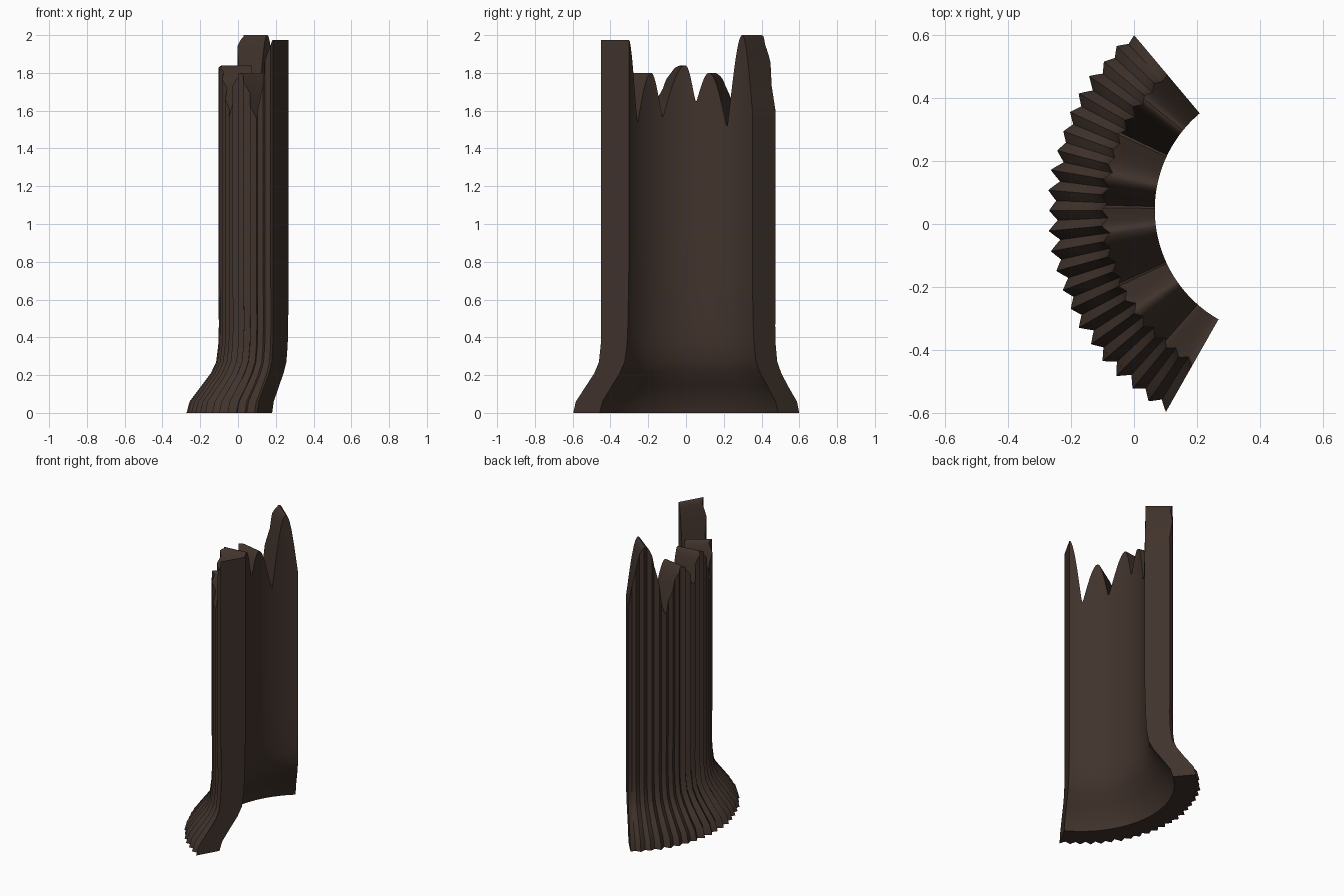
import bpy, bmesh, math, random

random.seed(4)
cube = bpy.data.objects.get("Cube")
if cube:
    bpy.data.objects.remove(cube)

CX, CY = 0.466, 0.045          # axis of the hollow trunk
A0, A1 = 130.0, 240.4          # arc of the surviving shell
COLS = 132

# height, outer radius, inner radius of the flared foot
FOOT = [(0, .724, .578), (.06, .708, .56), (.14, .648, .505), (.21, .6, .455),
        (.27, .572, .425), (.36, .561, .411), (.46, .558, .406)]
UPPER = [.2, .4, .6, .75, .87, .95, 1]

# broken rim: alternating valleys and peaks (angle, height)
RIM = [(129, 1.55), (141, 2.0), (154.5, 1.51), (169, 1.8), (179, 1.64),
       (187, 1.84), (205, 1.56), (215, 1.8), (229, 1.53), (A1, 1.975)]


def rim_height(a):
    """Rounded peaks meeting in sharp valleys."""
    for i in range(len(RIM) - 1):
        (a0, h0), (a1, h1) = RIM[i], RIM[i + 1]
        if a <= a1 + 1e-6:
            t = (a - a0) / (a1 - a0)
            if h0 > h1:
                t, h0, h1 = 1 - t, h1, h0
            return h0 + (h1 - h0) * math.sin(math.pi / 2 * min(t, 1)) ** 1.1


# irregular bark ridges: alternating crests and grooves
KNOTS = 44
bark = [(1 if i % 2 == 0 else -1) * random.uniform(.5, 1.2) for i in range(KNOTS + 1)]
bark[0], bark[-1] = 0, .9


def ridge(u):
    k = min(int(u * KNOTS), KNOTS - 1)
    t = u * KNOTS - k
    return bark[k] * (1 - t) + bark[k + 1] * t


def point(bm, r, a, z):
    return bm.verts.new((CX + r * math.cos(a), CY + r * math.sin(a), z))


# each column is a closed section: up the bark, over the rim, down the hollow
bm = bmesh.new()
columns = []
for c in range(COLS + 1):
    u = c / COLS
    deg = A0 + (A1 - A0) * u
    a, top, bump = math.radians(deg), rim_height(deg), ridge(u)
    base = FOOT[-1][0]
    rows = FOOT + [(base + (top - base) * f, .56, .4) for f in UPPER]
    outer = [point(bm, ro + bump * (.016 if z < .2 else .011), a, z) for z, ro, ri in rows]
    inner = [point(bm, ri, a, z) for z, ro, ri in reversed(rows)]
    columns.append(outer + inner)

n = len(columns[0])
for left, right in zip(columns, columns[1:]):
    for i in range(n):
        j = (i + 1) % n
        bm.faces.new((left[i], left[j], right[j], right[i]))

# flat split ends
bm.faces.new(columns[0])
bm.faces.new(columns[-1])
bmesh.ops.recalc_face_normals(bm, faces=bm.faces)

mesh = bpy.data.meshes.new("broken_trunk_shell")
bm.to_mesh(mesh)
bm.free()
shell = bpy.data.objects.new("broken_trunk_shell", mesh)
bpy.context.collection.objects.link(shell)

# dark brown wood
wood = bpy.data.materials.new("dark_brown_wood")
wood.use_nodes = True
colour = (.052, .033, .025, 1)
wood.diffuse_color = colour
wood.node_tree.nodes["Principled BSDF"].inputs["Base Color"].default_value = colour
mesh.materials.append(wood)

bpy.ops.object.select_all(action='DESELECT')
shell.select_set(True)
bpy.context.view_layer.objects.active = shell
bpy.ops.object.shade_smooth_by_angle(angle=math.radians(40))
